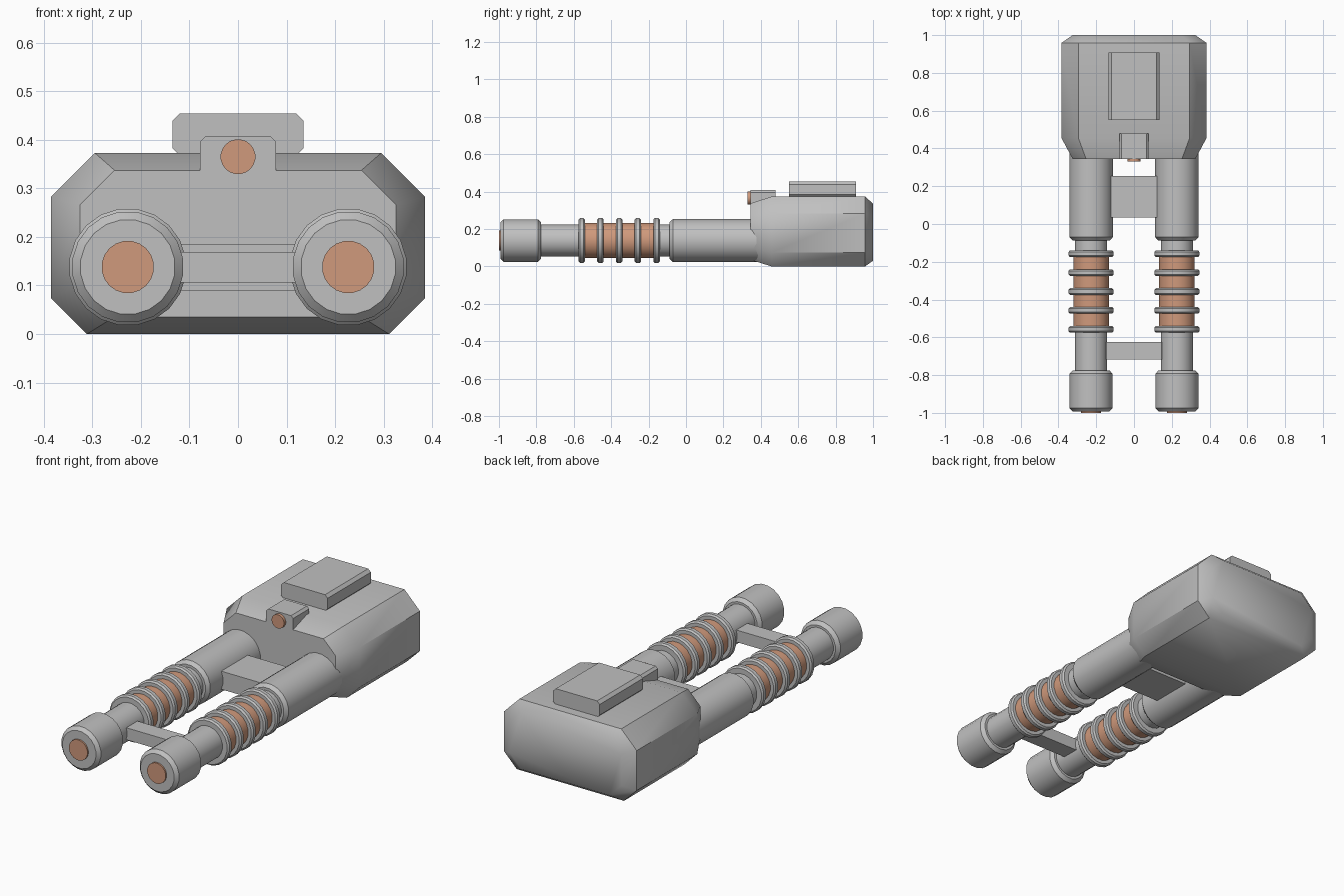
import bpy, bmesh, math

cube = bpy.data.objects.get("Cube")
if cube:
    bpy.data.objects.remove(cube, do_unlink=True)


def material(name, rgb):
    m = bpy.data.materials.new(name)
    m.use_nodes = True
    m.diffuse_color = (*rgb, 1)
    m.node_tree.nodes["Principled BSDF"].inputs["Base Color"].default_value = (*rgb, 1)
    return m


GREY = material("grey metal", (0.53, 0.53, 0.53))
COPPER = material("copper", (0.63, 0.32, 0.2))
SIDES = 20
BARREL_X, BARREL_Z = 0.227, 0.138


def skin(name, rings, mat, angle=40):
    """Bridge closed loops of points and cap both ends."""
    bm = bmesh.new()
    loops = [[bm.verts.new(p) for p in ring] for ring in rings]
    n = len(loops[0])
    for a, b in zip(loops, loops[1:]):
        for i in range(n):
            j = (i + 1) % n
            bm.faces.new((a[i], a[j], b[j], b[i]))
    bm.faces.new(loops[0])
    bm.faces.new(loops[-1])
    bmesh.ops.recalc_face_normals(bm, faces=bm.faces[:])
    mesh = bpy.data.meshes.new(name)
    bm.to_mesh(mesh)
    bm.free()
    mesh.materials.append(mat)
    obj = bpy.data.objects.new(name, mesh)
    bpy.context.collection.objects.link(obj)
    bpy.ops.object.select_all(action='DESELECT')
    obj.select_set(True)
    bpy.context.view_layer.objects.active = obj
    bpy.ops.object.shade_smooth_by_angle(angle=math.radians(angle))
    return obj


def lathe(name, profile, mat, x=0, z=BARREL_Z):
    """Turn (y, radius) pairs about an axis along y."""
    turns = [2 * math.pi * (i + 0.5) / SIDES for i in range(SIDES)]
    return skin(name, [[(x + r * math.cos(t), y, z + r * math.sin(t)) for t in turns]
                       for y, r in profile], mat)


def tube(name, y0, y1, r, mat, x=0, z=BARREL_Z, c=0):
    """Cylinder along y with optional chamfered rims."""
    profile = [(y0, r), (y1, r)]
    if c:
        profile = [(y0, r - c), (y0 + c, r), (y1 - c, r), (y1, r - c)]
    return lathe(name, profile, mat, x, z)


def octagon(y, w, z0, z1, top, bottom):
    """Cross-section with separate top and bottom corner cuts."""
    right = [(w - bottom, z0), (w, z0 + bottom), (w, z1 - top), (w - top, z1)]
    return [(x, y, z) for x, z in right] + [(-x, y, z) for x, z in reversed(right)]


def block(name, w, y0, y1, z0, z1, c):
    return skin(name, [octagon(y, w, z0, z1, c, c) for y in (y0, y1)], GREY, 20)


# Faceted rear housing with tapered ends
skin("housing", [
    octagon(0.345, 0.325, 0.035, 0.337, 0.071, 0.07),
    octagon(0.457, 0.385, 0, 0.373, 0.09, 0.074),
    octagon(0.958, 0.385, 0, 0.373, 0.09, 0.074),
    octagon(1.0, 0.325, 0.03, 0.335, 0.071, 0.07),
], GREY)

# Raised plate and sight on the housing
block("top_plate", 0.135, 0.55, 0.908, 0.368, 0.454, 0.015)
block("sight_housing", 0.078, 0.345, 0.478, 0.31, 0.408, 0.012)
tube("sight_lens", 0.33, 0.36, 0.036, COPPER, z=0.365)

# Cross braces between the barrels
block("rear_brace", 0.135, 0.035, 0.255, 0.09, 0.185, 0.004)
block("front_brace", 0.15, -0.717, -0.625, 0.106, 0.169, 0.004)

# Twin barrels
for side, x in (("left", BARREL_X), ("right", -BARREL_X)):
    tube(side + "_inner_barrel", -0.8, -0.06, 0.086, GREY, x)
    lathe(side + "_barrel_sleeve",
          [(-0.087, 0.1), (-0.07, 0.116), (0.4, 0.116)], GREY, x)
    tube(side + "_coil_core", -0.55, -0.165, 0.095, COPPER, x)
    for i in range(5):
        tube(f"{side}_cooling_ring_{i + 1}", -0.575 + 0.1 * i, -0.54 + 0.1 * i,
             0.121, GREY, x, c=0.008)
    tube(side + "_muzzle", -0.992, -0.775, 0.115, GREY, x, c=0.017)
    tube(side + "_bore", -1.0, -0.98, 0.054, COPPER, x)
